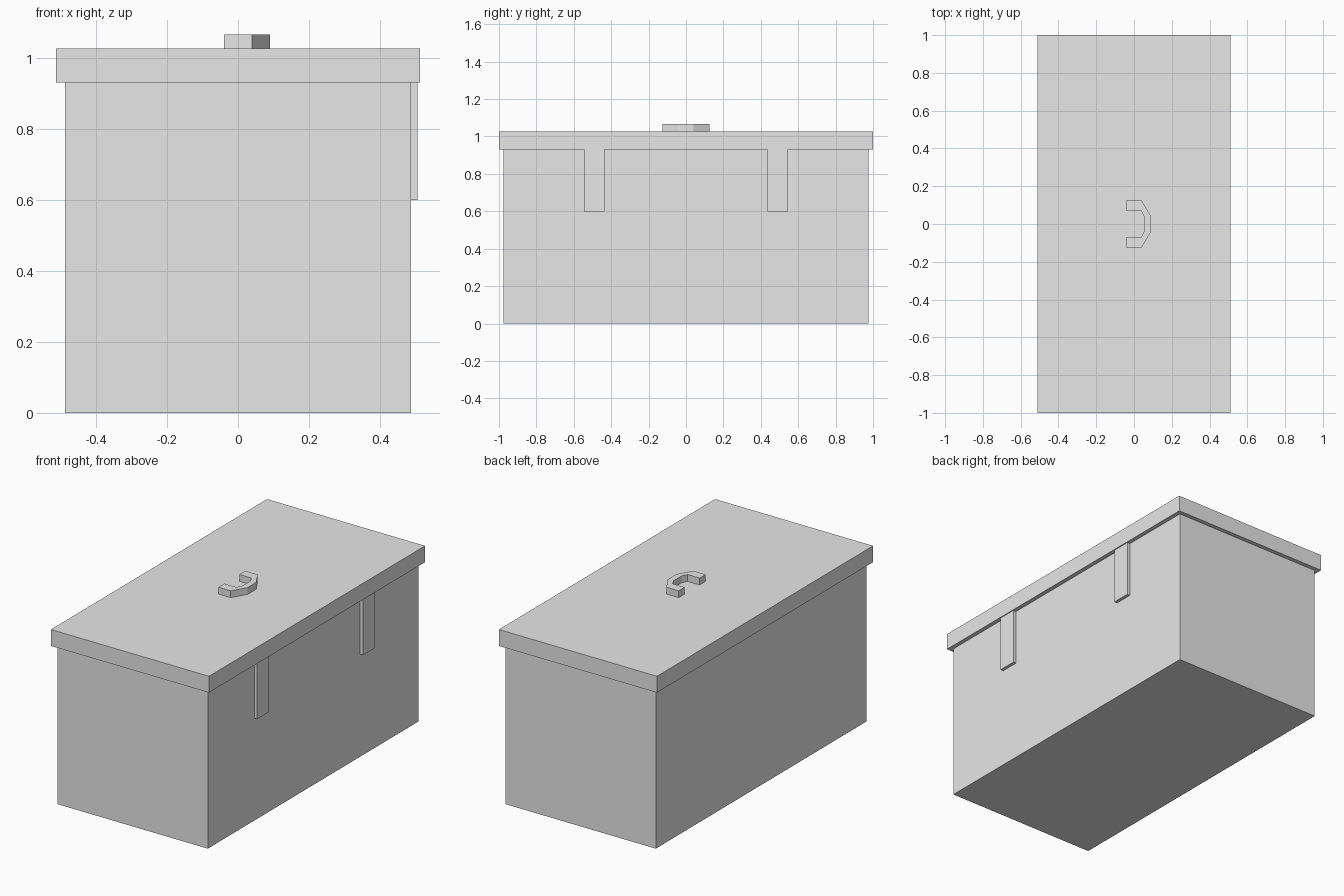
import bpy
import bmesh

cube = bpy.data.objects.get("Cube")
if cube:
    bpy.data.objects.remove(cube, do_unlink=True)

grey = bpy.data.materials.new("plain_grey")
grey.use_nodes = True
colour = (0.8, 0.8, 0.8, 1)
grey.diffuse_color = colour
grey.node_tree.nodes["Principled BSDF"].inputs["Base Color"].default_value = colour


def prism(name, outline, bottom, top):
    """Extrude a flat outline upwards between two heights."""
    bm = bmesh.new()
    face = bm.faces.new([bm.verts.new((x, y, bottom)) for x, y in outline])
    result = bmesh.ops.extrude_face_region(bm, geom=[face])
    raised = [v for v in result["geom"] if isinstance(v, bmesh.types.BMVert)]
    bmesh.ops.translate(bm, verts=raised, vec=(0, 0, top - bottom))
    bmesh.ops.recalc_face_normals(bm, faces=bm.faces)
    mesh = bpy.data.meshes.new(name)
    bm.to_mesh(mesh)
    bm.free()
    mesh.materials.append(grey)
    obj = bpy.data.objects.new(name, mesh)
    bpy.context.collection.objects.link(obj)
    return obj


def box(name, x0, x1, y0, y1, bottom, top):
    return prism(name, [(x0, y0), (x1, y0), (x1, y1), (x0, y1)], bottom, top)


WALL_X, WALL_Y = 0.487, 0.975
RIM, LID_TOP = 0.93, 1.026

# Chest body and overhanging lid
box("chest_body", -WALL_X, WALL_X, -WALL_Y, WALL_Y, 0, RIM)
box("lid", -0.512, 0.512, -1, 1, RIM, LID_TOP)

# Two hinge straps on the +x wall
for side, y in (("front", -0.49), ("back", 0.49)):
    box(side + "_strap", WALL_X, 0.506, y - 0.055, y + 0.055, 0.6, RIM)

# Faceted handle lying on the lid, mirrored across y
outer = [(-0.04, -0.125), (0.04, -0.125), (0.09, -0.04)]
inner = [(0.055, -0.035), (0.038, -0.07), (-0.04, -0.07)]


def mirrored(points):
    return [(x, -y) for x, y in reversed(points)]


prism("handle", outer + mirrored(outer) + mirrored(inner) + inner, LID_TOP, 1.066)
